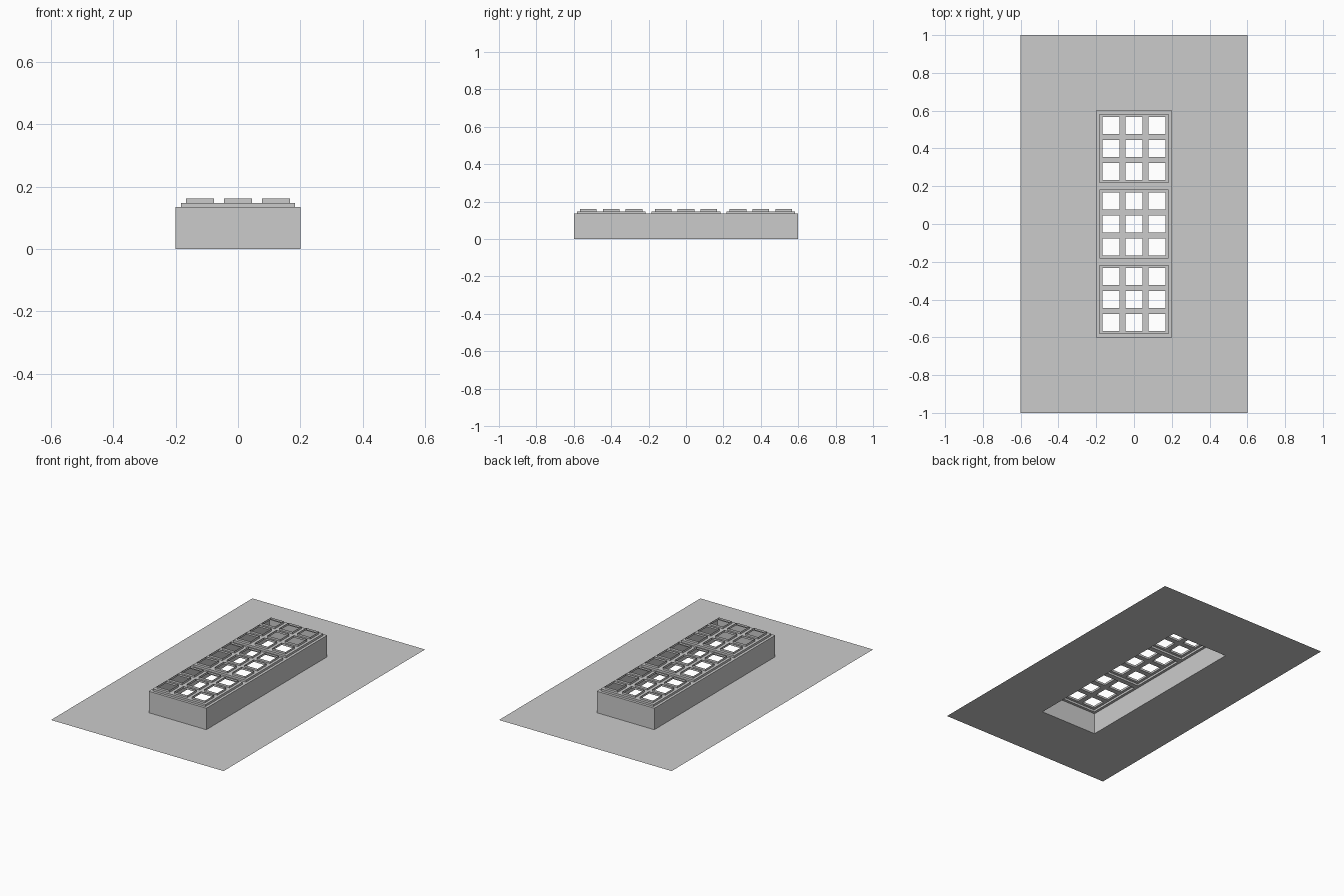
import bpy, bmesh

if "Cube" in bpy.data.objects:
    bpy.data.objects.remove(bpy.data.objects["Cube"])

HALF_X, HALF_Y = 0.6, 1.0      # ground sheet
BOX_X, BOX_Y = 0.2, 0.6        # raised block
Z_BOX, Z_TIER, Z_CELL = 0.135, 0.148, 0.161
INSET = 0.0165

mat = bpy.data.materials.new("light grey")
mat.diffuse_color = (0.6, 0.6, 0.6, 1)
mat.use_nodes = True
mat.node_tree.nodes["Principled BSDF"].inputs["Base Color"].default_value = mat.diffuse_color


def rect(x0, x1, y0, y1):
    return [(x0, y0), (x1, y0), (x1, y1), (x0, y1)]


def shrink(r):
    (x0, y0), (x1, y1) = r[0], r[2]
    return rect(x0 + INSET, x1 - INSET, y0 + INSET, y1 - INSET)


def split(r, nx, ny):
    (x0, y0), (x1, y1) = r[0], r[2]
    dx, dy = (x1 - x0) / nx, (y1 - y0) / ny
    return [rect(x0 + i * dx, x0 + (i + 1) * dx, y0 + j * dy, y0 + (j + 1) * dy)
            for i in range(nx) for j in range(ny)]


def bridge(bm, a, za, b, zb):
    """Ring of four quads from loop a (outer or lower) to loop b."""
    va = [bm.verts.new((x, y, za)) for x, y in a]
    vb = [bm.verts.new((x, y, zb)) for x, y in b]
    for i in range(4):
        j = (i + 1) % 4
        bm.faces.new((va[i], va[j], vb[j], vb[i]))


def finish(bm, name):
    bmesh.ops.remove_doubles(bm, verts=bm.verts[:], dist=1e-5)
    me = bpy.data.meshes.new(name)
    bm.to_mesh(me)
    bm.free()
    me.materials.append(mat)
    bpy.context.collection.objects.link(bpy.data.objects.new(name, me))


box = rect(-BOX_X, BOX_X, -BOX_Y, BOX_Y)

# Flat sheet with an opening under the block
bm = bmesh.new()
bridge(bm, rect(-HALF_X, HALF_X, -HALF_Y, HALF_Y), 0, box, 0)
finish(bm, "base_sheet")

# Block side walls
bm = bmesh.new()
bridge(bm, box, 0, box, Z_BOX)
finish(bm, "block_walls")

# Three stepped panels, each with a 3 x 3 grid of open raised cells
bm = bmesh.new()
for panel in split(box, 1, 3):
    tier = shrink(panel)
    bridge(bm, panel, Z_BOX, tier, Z_BOX)
    bridge(bm, tier, Z_BOX, tier, Z_TIER)
    for cell in split(tier, 3, 3):
        hole = shrink(cell)
        bridge(bm, cell, Z_TIER, hole, Z_TIER)
        bridge(bm, hole, Z_TIER, hole, Z_CELL)
finish(bm, "window_panels")
